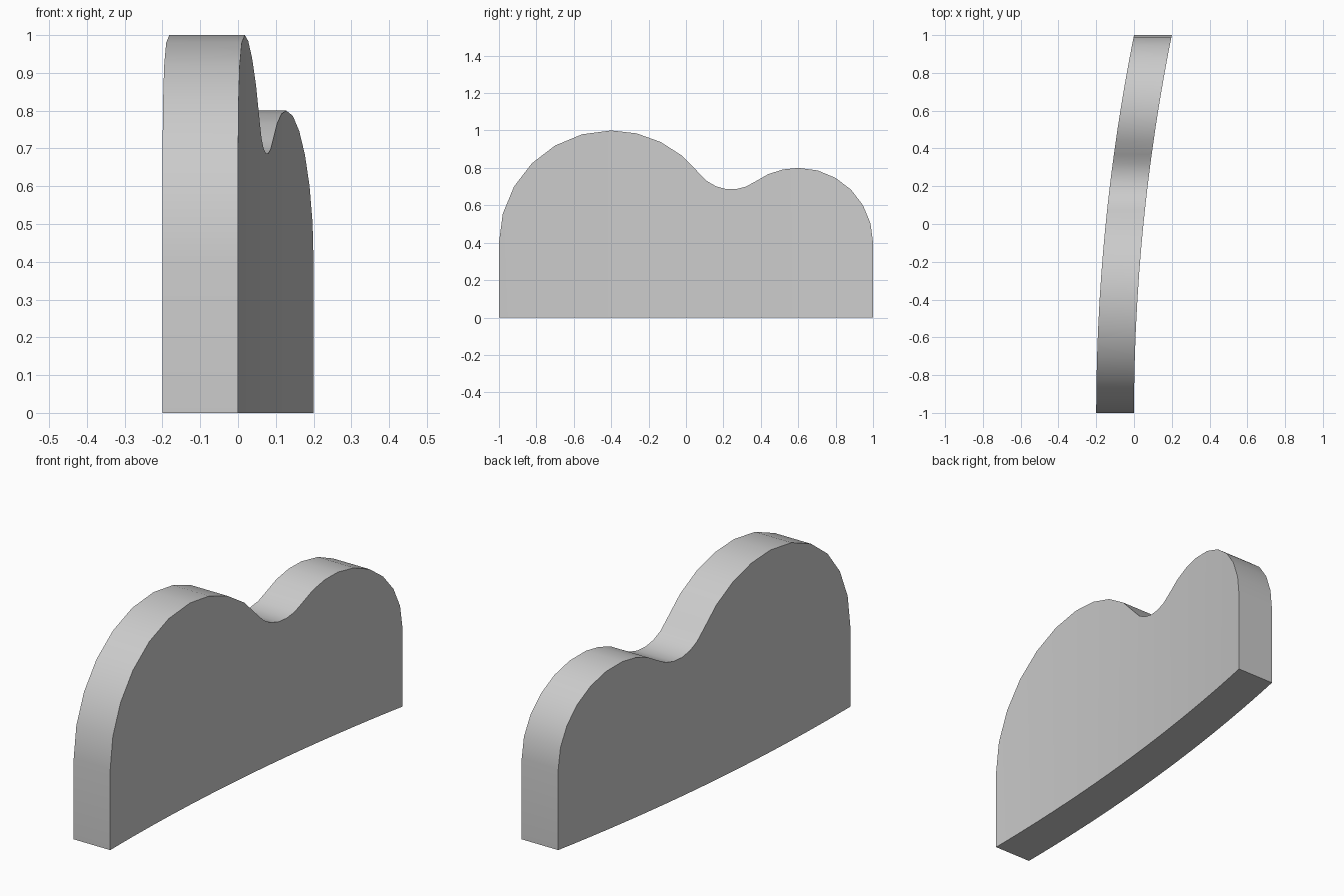
import bpy, bmesh
from math import sin, cos, atan2, radians
from mathutils import Vector

cube = bpy.data.objects.get("Cube")
if cube:
    bpy.data.objects.remove(cube, do_unlink=True)

grey = bpy.data.materials.new("plain grey")
grey.use_nodes = True
grey.diffuse_color = (0.6, 0.6, 0.6, 1)
grey.node_tree.nodes["Principled BSDF"].inputs["Base Color"].default_value = (0.6, 0.6, 0.6, 1)


def arc(centre, radius, start, end, steps):
    """Points (y, z) along an arc, angles in degrees."""
    angles = [radians(start + (end - start) * i / steps) for i in range(steps + 1)]
    return [(centre.x + radius * cos(a), centre.y + radius * sin(a)) for a in angles]


def heading(a, b):
    return atan2(b.y - a.y, b.x - a.x) * 180 / radians(180)


# Outline: large hump, tangent valley, small hump
big, small, dip = Vector((-0.4, 0.4)), Vector((0.6, 0.4)), Vector((0.2425, 0.898))
to_big = heading(big, dip) * 1.0
to_big = atan2(dip.y - big.y, dip.x - big.x) / radians(1)
to_small = atan2(dip.y - small.y, dip.x - small.x) / radians(1)
outline = arc(big, 0.6, 180, 90, 6) + arc(big, 0.6, 90, to_big, 4)[1:]
outline += arc(dip, 0.213, to_big + 180, to_small + 180, 6)[1:]
outline += arc(small, 0.4, to_small, 90, 3)[1:] + arc(small, 0.4, 90, 0, 6)[1:]

# Upright slab, gently bowed sideways along its length
bm = bmesh.new()
rings = []
for y, z in outline:
    x = 0.05 * (y + 1) ** 2
    corners = [(x - 0.2, 0), (x, 0), (x, z), (x - 0.2, z)]
    rings.append([bm.verts.new((cx, y, cz)) for cx, cz in corners])
for a, b in zip(rings, rings[1:]):
    for i in range(4):
        j = (i + 1) % 4
        bm.faces.new((a[i], a[j], b[j], b[i]))
bm.faces.new(rings[0])
bm.faces.new(rings[-1])
bmesh.ops.recalc_face_normals(bm, faces=bm.faces)

mesh = bpy.data.meshes.new("curved_panel")
bm.to_mesh(mesh)
bm.free()
mesh.materials.append(grey)
panel = bpy.data.objects.new("curved_panel", mesh)
bpy.context.collection.objects.link(panel)
bpy.context.view_layer.objects.active = panel
panel.select_set(True)
bpy.ops.object.shade_smooth_by_angle(angle=radians(30))
